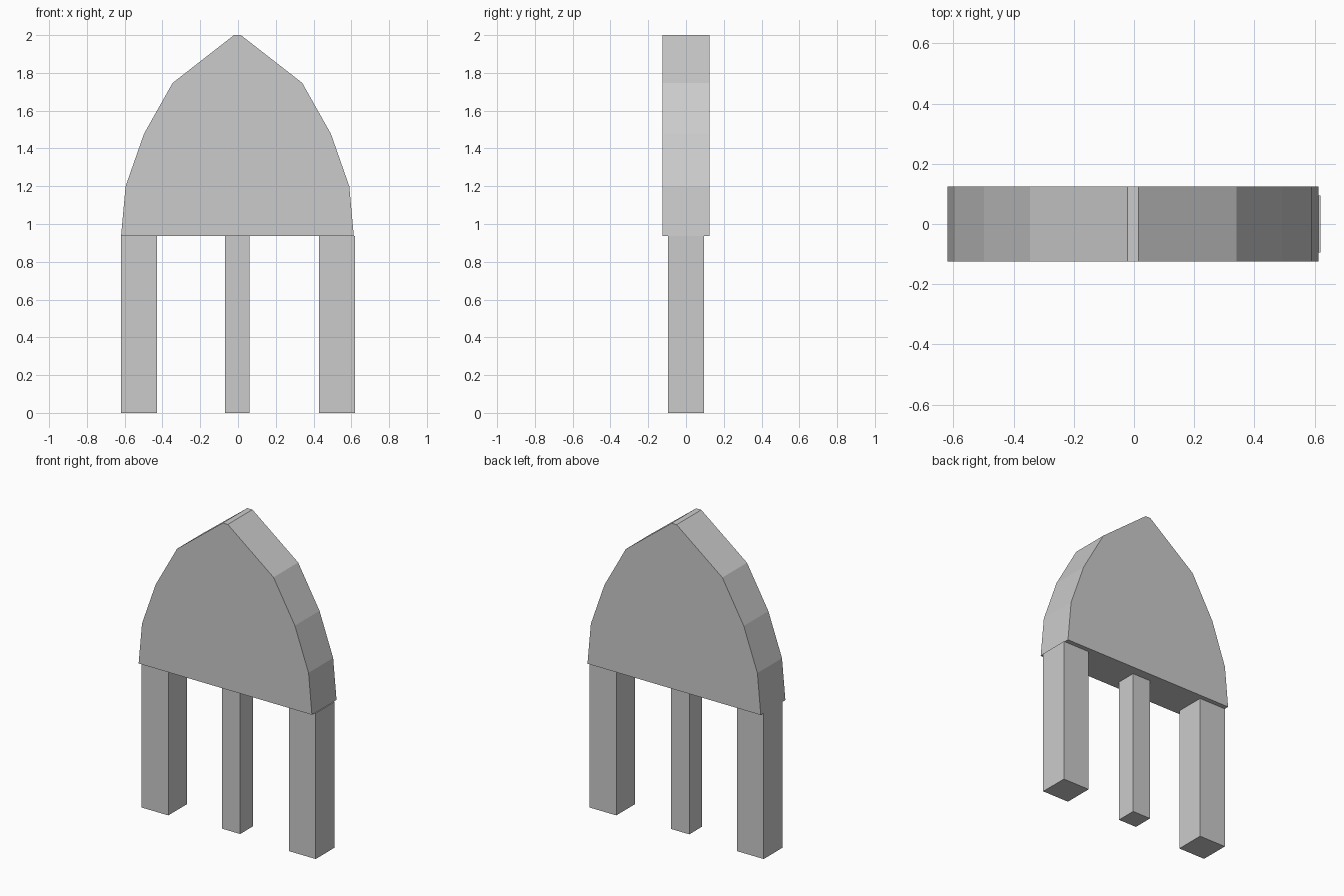
import bpy, bmesh

if "Cube" in bpy.data.objects:
    bpy.data.objects.remove(bpy.data.objects["Cube"])

HEAD_Z = 0.937  # underside of the head, top of the legs


def make_prism(name, base, offset):
    """Extrude a flat outline along an offset vector."""
    bm = bmesh.new()
    face = bm.faces.new([bm.verts.new(p) for p in base])
    ext = bmesh.ops.extrude_face_region(bm, geom=[face], use_keep_orig=True)
    moved = [g for g in ext["geom"] if isinstance(g, bmesh.types.BMVert)]
    bmesh.ops.translate(bm, verts=moved, vec=offset)
    bmesh.ops.recalc_face_normals(bm, faces=bm.faces)
    mesh = bpy.data.meshes.new(name)
    bm.to_mesh(mesh)
    bm.free()
    obj = bpy.data.objects.new(name, mesh)
    bpy.context.collection.objects.link(obj)
    return obj


# Pointed arch head: half profile mirrored about its slightly offset centre
centre = -0.003
half = [(0.616, HEAD_Z), (0.592, 1.2), (0.495, 1.477), (0.343, 1.747), (0.018, 2.0)]
outline = [(centre + x, z) for x, z in half]
outline += [(centre - x, z) for x, z in reversed(half)]
make_prism("arch_head", [(x, -0.125, z) for x, z in outline], (0, 0.25, 0))


# Square legs standing on the ground
def make_leg(name, x, width):
    h = width / 2
    base = [(x - h, -h, 0), (x + h, -h, 0), (x + h, h, 0), (x - h, h, 0)]
    make_prism(name, base, (0, 0, HEAD_Z))


make_leg("left_leg", -0.524, 0.19)
make_leg("middle_leg", -0.004, 0.13)
make_leg("right_leg", 0.524, 0.19)
